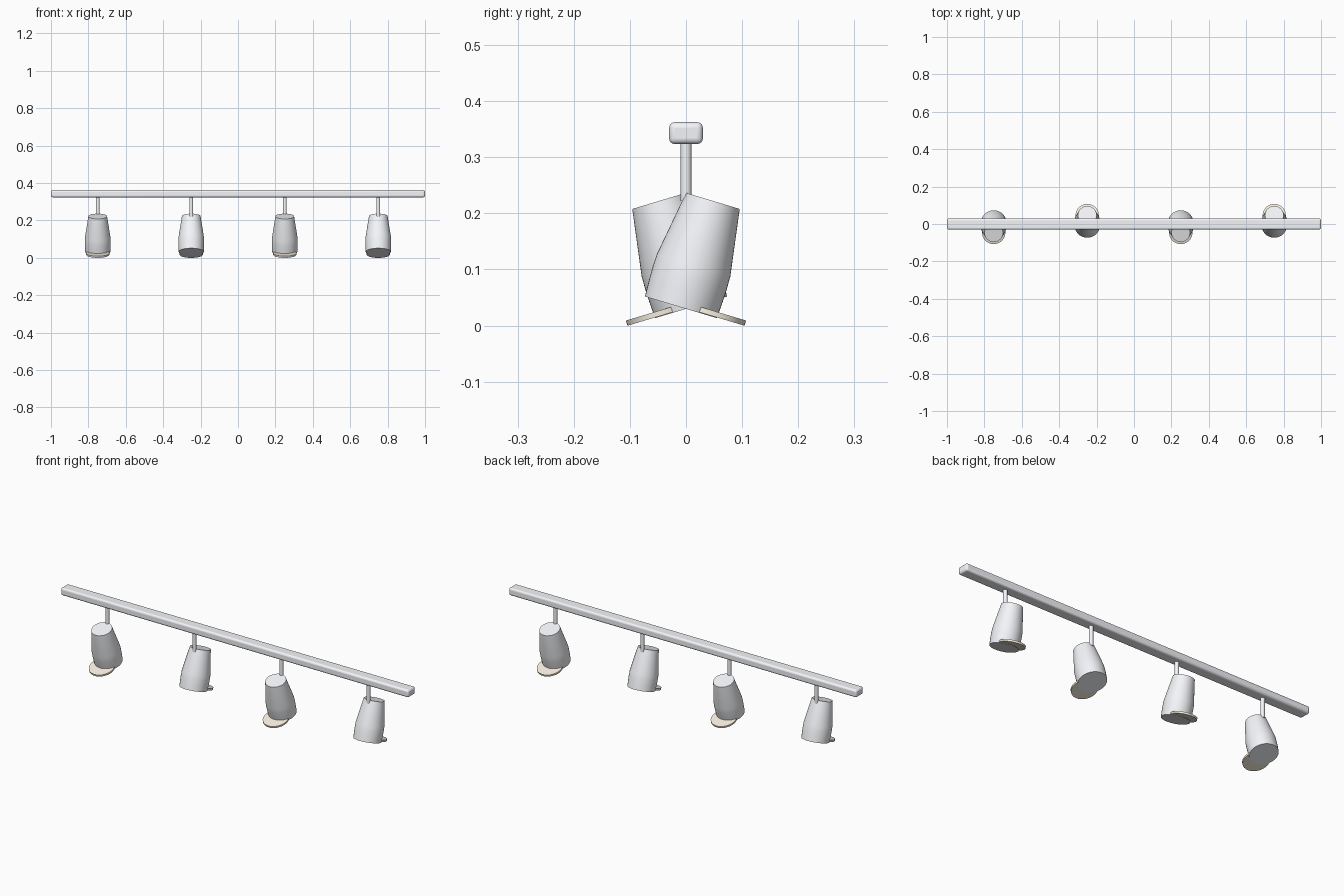
import bpy, math
from mathutils import Matrix

if "Cube" in bpy.data.objects:
    bpy.data.objects.remove(bpy.data.objects["Cube"])

TILT = math.radians(16.7)


def material(name, color):
    mat = bpy.data.materials.new(name)
    mat.diffuse_color = color
    mat.use_nodes = True
    mat.node_tree.nodes["Principled BSDF"].inputs["Base Color"].default_value = mat.diffuse_color
    return mat


white = material("white_metal", (0.91, 0.92, 0.95, 1))
cream = material("cream", (0.93, 0.85, 0.73, 1))


def smooth(ob):
    bpy.ops.object.select_all(action='DESELECT')
    ob.select_set(True)
    bpy.context.view_layer.objects.active = ob
    bpy.ops.object.shade_smooth_by_angle(angle=math.radians(35))


def lathe(name, profile, matrix, mat, n=48):
    """Closed solid of revolution about local z; profile is (radius, z)."""
    verts = [(r * math.cos(2 * math.pi * i / n), r * math.sin(2 * math.pi * i / n), z)
             for r, z in profile for i in range(n)]
    faces = [(k * n + i, k * n + (i + 1) % n, (k + 1) * n + (i + 1) % n, (k + 1) * n + i)
             for k in range(len(profile) - 1) for i in range(n)]
    faces.append(tuple(reversed(range(n))))
    faces.append(tuple(range((len(profile) - 1) * n, len(profile) * n)))
    mesh = bpy.data.meshes.new(name)
    mesh.from_pydata(verts, [], faces)
    mesh.materials.append(mat)
    ob = bpy.data.objects.new(name, mesh)
    bpy.context.collection.objects.link(ob)
    ob.matrix_world = matrix
    smooth(ob)
    return ob


# ceiling rail with rounded edges
bpy.ops.mesh.primitive_cube_add(size=1, location=(0, 0, 0.343))
rail = bpy.context.object
rail.name = "rail"
rail.scale = (2, 0.06, 0.039)
bpy.ops.object.transform_apply(location=False, rotation=False, scale=True)
rail.data.materials.append(white)
bevel = rail.modifiers.new("bevel", 'BEVEL')
bevel.width = 0.01
bevel.segments = 4
smooth(rail)

shade = [(0.067, 0), (0.0685, 0.03), (0.069, 0.055), (0.0685, 0.078), (0.05, 0.198)]

# four lamps, facing alternate sides of the rail
for i, x in enumerate((-0.75, -0.25, 0.25, 0.75)):
    turn = Matrix.Rotation(0 if i % 2 else math.pi, 4, 'Z')
    # stem
    lathe(f"stem_{i + 1}", [(0.0098, 0.222), (0.0098, 0.335)],
          Matrix.Translation((x, 0, 0)), white, 24)
    # tilted lamp head
    frame = (Matrix.Translation((x, 0, 0)) @ turn
             @ Matrix.Translation((0, -0.009, 0.0325)) @ Matrix.Rotation(-TILT, 4, 'X'))
    lathe(f"lamp_head_{i + 1}", shade, frame, white)
    # offset disc at the lower end
    lathe(f"lamp_disc_{i + 1}", [(0.062, 0.0012), (0.062, 0.0107)],
          frame @ Matrix.Translation((0, 0.056, 0)), cream)
